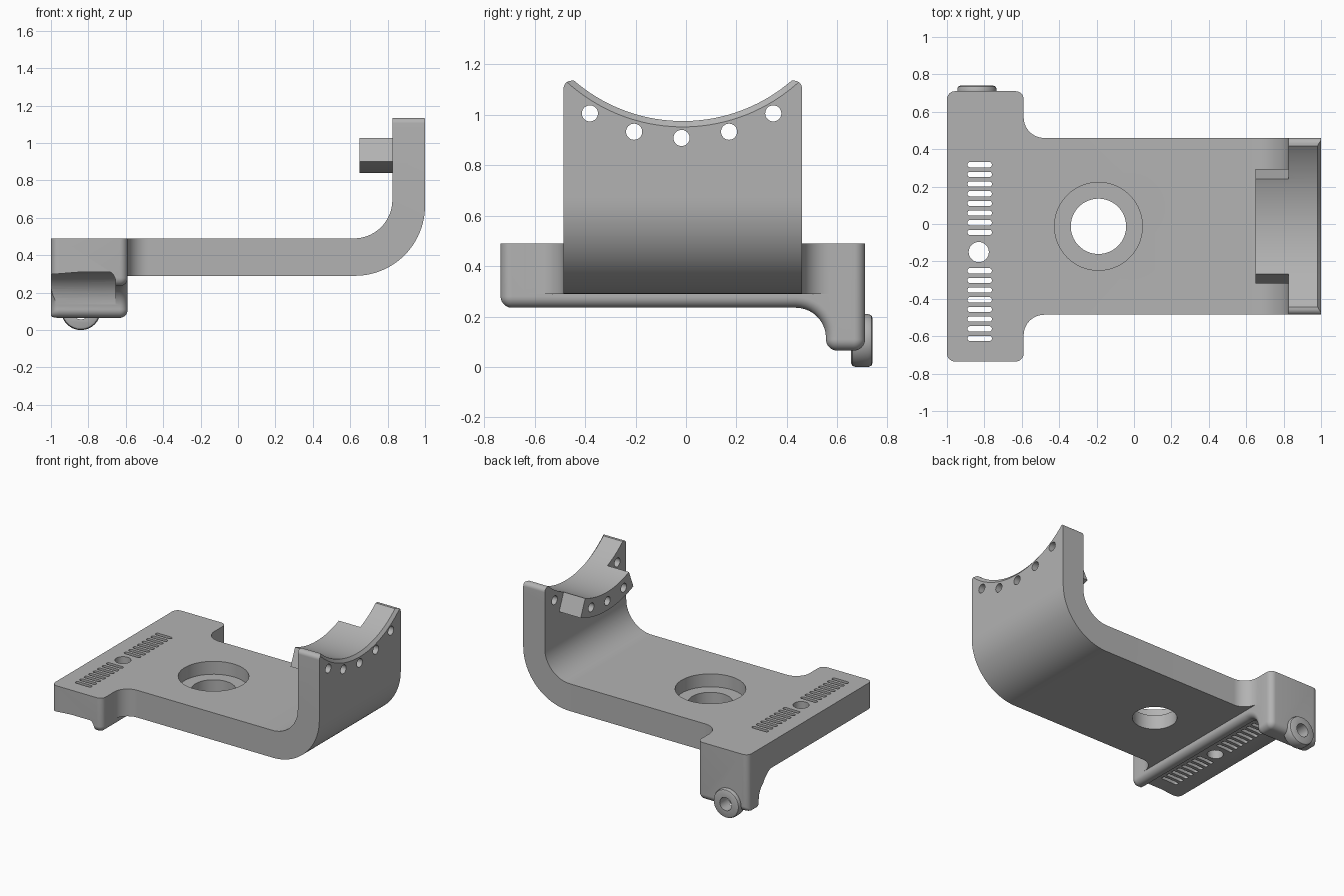
import bpy, bmesh, math
from mathutils import Vector

cube = bpy.data.objects.get("Cube")
if cube:
    bpy.data.objects.remove(cube, do_unlink=True)

grey = bpy.data.materials.new("plain_grey")
grey.use_nodes = True
grey.diffuse_color = (0.45, 0.45, 0.45, 1)
grey.node_tree.nodes["Principled BSDF"].inputs["Base Color"].default_value = (0.45, 0.45, 0.45, 1)


def place(axis, t, a, b):
    return {"x": (t, a, b), "y": (a, t, b), "z": (a, b, t)}[axis]


def rounded(corners, steps=10):
    """Outline from (a, b, radius) corners, with arcs at non-zero radii."""
    out = []
    for i, (a, b, r) in enumerate(corners):
        p = Vector((a, b))
        if r == 0:
            out.append((a, b))
            continue
        u = (Vector(corners[i - 1][:2]) - p).normalized()
        v = (Vector(corners[(i + 1) % len(corners)][:2]) - p).normalized()
        half = u.angle(v) / 2
        centre = p + (u + v).normalized() * (r / math.sin(half))
        start = p + u * (r / math.tan(half)) - centre
        end = p + v * (r / math.tan(half)) - centre
        sweep = math.atan2(start.x * end.y - start.y * end.x, start.dot(end))
        for k in range(steps + 1):
            c, s = math.cos(sweep * k / steps), math.sin(sweep * k / steps)
            out.append((centre.x + start.x * c - start.y * s,
                        centre.y + start.x * s + start.y * c))
    return out


def circle(a, b, r, n=64):
    return [(a + r * math.cos(math.tau * k / n), b + r * math.sin(math.tau * k / n))
            for k in range(n)]


def loft(name, axis, rings):
    """Closed solid through (position, outline) rings along an axis."""
    bm = bmesh.new()
    rows = [[bm.verts.new(place(axis, t, a, b)) for a, b in pts] for t, pts in rings]
    for lo, hi in zip(rows, rows[1:]):
        for i in range(len(lo)):
            bm.faces.new((lo[i - 1], lo[i], hi[i], hi[i - 1]))
    bm.faces.new(rows[0])
    bm.faces.new(rows[-1])
    bmesh.ops.recalc_face_normals(bm, faces=bm.faces)
    mesh = bpy.data.meshes.new(name)
    bm.to_mesh(mesh)
    bm.free()
    mesh.materials.append(grey)
    obj = bpy.data.objects.new(name, mesh)
    bpy.context.collection.objects.link(obj)
    return obj


def prism(name, axis, pts, lo, hi):
    return loft(name, axis, [(lo, pts), (hi, pts)])


def combine(target, other, operation):
    mod = target.modifiers.new("combine", "BOOLEAN")
    mod.solver = "EXACT"
    mod.operation = operation
    mod.object = other
    bpy.context.view_layer.objects.active = target
    bpy.ops.object.modifier_apply(modifier=mod.name)
    bpy.data.objects.remove(other, do_unlink=True)


MID = -0.0125          # middle of the bracket across y
CRADLE_Z = 1.635       # axis height of the curved cradle

# Bent strip: base, curved corner and upright wall
bracket = prism("bracket_body", "y", rounded([
    (-0.62, 0.49, 0), (-0.62, 0.29, 0), (1, 0.29, 0.375), (1, 1.135, 0),
    (0.825, 1.135, 0), (0.825, 0.49, 0.205)], 24), -0.9, 0.9)
plan = prism("plan_outline", "z", rounded([
    (-0.7, -0.64, 0), (-0.59, -0.64, 0), (-0.59, -0.485, 0.11), (1.2, -0.485, 0),
    (1.2, 0.46, 0), (-0.59, 0.46, 0.11), (-0.59, 0.61, 0), (-0.7, 0.61, 0)]), 0, 1.3)
combine(bracket, plan, "INTERSECT")
tips = prism("wall_outline", "x", rounded([
    (-0.8, 0.1, 0), (0.8, 0.1, 0), (0.8, 0.6, 0), (0.46, 0.6, 0), (0.46, 1.135, 0.03),
    (-0.485, 1.135, 0.03), (-0.485, 0.6, 0), (-0.8, 0.6, 0)]), -0.8, 1.2)
combine(bracket, tips, "INTERSECT")


# Crosswise head with a leg at the back, edges rounded by inset rings
def head_outline(d, dz):
    tight = max(0.045 - d, 0.004)
    return rounded([
        (-0.735 + d, 0.49, 0), (-0.735 + d, 0.235 + dz, tight),
        (0.555 + d, 0.235 + dz, 0.12 + dz), (0.555 + d, 0.065 + dz, tight),
        (0.71 - d, 0.065 + dz, tight), (0.71 - d, 0.49, 0)])


R = 0.043
rings = []
for k in range(9):
    q = math.pi / 2 * k / 8
    d = R * (1 - math.sin(q))
    rings.append((-1 + R * (1 - math.cos(q)), head_outline(d, d * 0.3)))
for k in range(9):
    q = math.pi / 2 * k / 8
    d = R * (1 - math.cos(q))
    rings.append((-0.59 - R + R * math.sin(q), head_outline(d, d)))
head = loft("head", "x", rings)

# Recess under the head, leaving a lip along its inner edge
recess = prism("recess", "x", rounded([
    (-1, -0.1, 0), (0.553, -0.1, 0), (0.553, 0.31, 0.17), (-1, 0.31, 0)], 16), -1.2, -0.6)
recess_section = prism("recess_section", "y", rounded([
    (-1.1, -0.2, 0), (-0.655, -0.2, 0), (-0.655, 0.325, 0.06), (-1.1, 0.29, 0)]), -1.1, 0.7)
combine(recess, recess_section, "INTERSECT")
combine(head, recess, "DIFFERENCE")
combine(bracket, head, "UNION")

# Curved ledge inside the wall
SPAN = math.radians(22.6)
angles = [SPAN * (k / 16 - 1) for k in range(33)]
ledge_pts = [(MID + r * math.sin(q), CRADLE_Z - r * math.cos(q))
             for r, seq in ((0.795, angles), (0.6, angles[::-1])) for q in seq]
combine(bracket, prism("ledge", "x", ledge_pts, 0.65, 0.9), "UNION")

# Round boss on the leg
boss = loft("boss", "y", [(y, circle(-0.84, 0.105, r)) for y, r in (
    (0.655, 0.09), (0.66, 0.1), (0.672, 0.105), (0.722, 0.105), (0.735, 0.1), (0.74, 0.088))])
combine(bracket, boss, "UNION")

# Cradle cut with a chamfer on its outer edge
cradle = loft("cradle", "x", [(x, circle(MID, CRADLE_Z, r, 160)) for x, r in (
    (0.5, 0.66), (0.982, 0.66), (1.0, 0.683), (1.1, 0.81))])
combine(bracket, cradle, "DIFFERENCE")

# Round holes
cutters = [
    prism("boss_hole", "y", circle(-0.84, 0.105, 0.048, 32), 0.64, 0.8),
    prism("counterbore", "z", circle(-0.19, MID, 0.235), 0.395, 0.6),
    prism("centre_hole", "z", circle(-0.19, MID, 0.148), 0.2, 0.6),
    prism("head_hole", "z", circle(-0.83, -0.15, 0.054, 32), 0.1, 0.6),
]
for step in range(-2, 3):
    q = math.radians(15 * step)
    cutters.append(prism("rim_hole", "x", circle(
        MID - 0.005 + 0.727 * math.sin(q), CRADLE_Z - 0.727 * math.cos(q), 0.032, 32), 0.5, 1.1))

# Two rows of vent slots
for first in (0.317, -0.25):
    for k in range(8):
        y = first - 0.0517 * k
        cutters.append(prism("slot", "z", rounded([
            (x, y + s, 0.0125) for x, s in (
                (-0.89, -0.014), (-0.76, -0.014), (-0.76, 0.014), (-0.89, 0.014))], 5), 0.1, 0.6))
for cutter in cutters:
    combine(bracket, cutter, "DIFFERENCE")

bpy.ops.object.select_all(action="DESELECT")
bracket.select_set(True)
bpy.context.view_layer.objects.active = bracket
bpy.ops.object.shade_smooth_by_angle(angle=math.radians(30))
